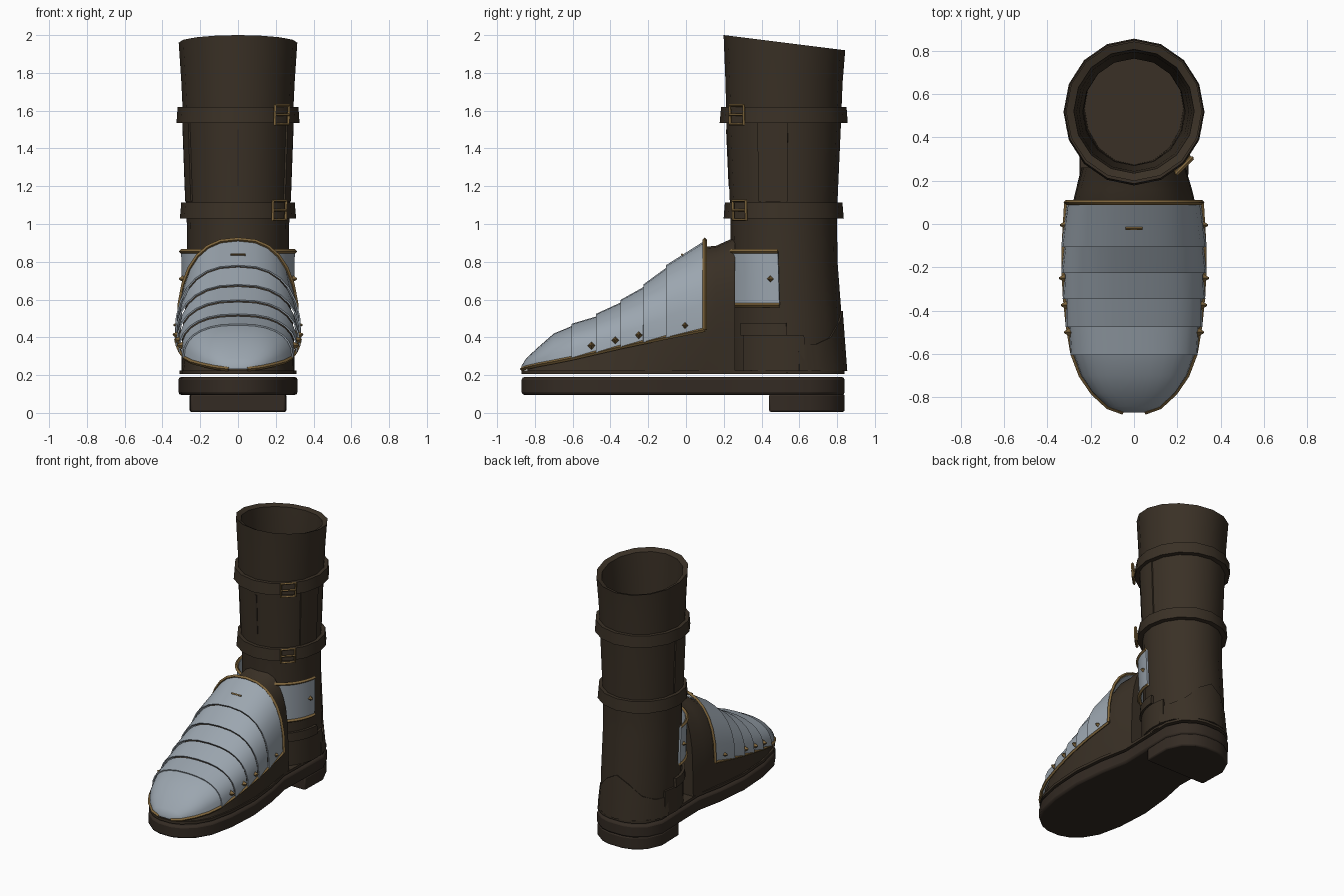
import bpy, bmesh, math
from mathutils import Vector

if "Cube" in bpy.data.objects:
    bpy.data.objects.remove(bpy.data.objects["Cube"])


def material(name, col):
    m = bpy.data.materials.new(name)
    m.diffuse_color = (*col, 1)
    m.use_nodes = True
    m.node_tree.nodes["Principled BSDF"].inputs["Base Color"].default_value = m.diffuse_color
    return m


LEATHER = material("brown leather", (0.042, 0.030, 0.019))
SOLE = material("dark sole leather", (0.034, 0.024, 0.017))
STEEL = material("pale steel", (0.33, 0.38, 0.43))
BRASS = material("aged brass", (0.21, 0.13, 0.045))


def lerp(table, v):
    """Interpolate rows of (key, a, b, ...) at key v."""
    if v <= table[0][0]:
        return table[0][1:]
    for p, q in zip(table, table[1:]):
        if v <= q[0]:
            f = (v - p[0]) / (q[0] - p[0])
            return [a + (b - a) * f for a, b in zip(p[1:], q[1:])]
    return table[-1][1:]


def finish(ob, mat, angle=40):
    ob.data.materials.clear()
    ob.data.materials.append(mat)
    bpy.ops.object.select_all(action='DESELECT')
    ob.select_set(True)
    bpy.context.view_layer.objects.active = ob
    bpy.ops.object.shade_smooth_by_angle(angle=math.radians(angle))
    return ob


def loft(name, rings, mat, closed=True, caps=(), thick=0, angle=40):
    """Skin a list of equal-length point rings."""
    bm = bmesh.new()
    vs = [[bm.verts.new(p) for p in r] for r in rings]
    n = len(rings[0])
    for a, b in zip(vs, vs[1:]):
        for i in range(n if closed else n - 1):
            j = (i + 1) % n
            bm.faces.new((a[i], a[j], b[j], b[i]))
    for c in caps:
        bm.faces.new(vs[c])
    bmesh.ops.recalc_face_normals(bm, faces=bm.faces[:])
    if thick:
        bmesh.ops.solidify(bm, geom=bm.faces[:], thickness=thick)
        bmesh.ops.recalc_face_normals(bm, faces=bm.faces[:])
    me = bpy.data.meshes.new(name)
    bm.to_mesh(me)
    bm.free()
    ob = bpy.data.objects.new(name, me)
    bpy.context.collection.objects.link(ob)
    return finish(ob, mat, angle)


def tube(name, pts, r, mat, cyclic=False):
    cu = bpy.data.curves.new(name, 'CURVE')
    cu.dimensions = '3D'
    cu.bevel_depth, cu.bevel_resolution, cu.use_fill_caps = r, 0, True
    sp = cu.splines.new('POLY')
    sp.points.add(len(pts) - 1)
    for p, c in zip(sp.points, pts):
        p.co = (*c, 1)
    sp.use_cyclic_u = cyclic
    ob = bpy.data.objects.new(name, cu)
    bpy.context.collection.objects.link(ob)
    bpy.ops.object.select_all(action='DESELECT')
    ob.select_set(True)
    bpy.context.view_layer.objects.active = ob
    bpy.ops.object.convert(target='MESH')
    return finish(bpy.context.object, mat)


def stud(name, loc, normal):
    bpy.ops.mesh.primitive_cone_add(vertices=4, radius1=0.022, radius2=0.004, depth=0.03, location=loc)
    ob = bpy.context.object
    ob.name = name
    ob.rotation_euler = Vector(normal).to_track_quat('Z', 'Y').to_euler()
    finish(ob, BRASS, 20)


# Sole, heel and welt from one outline: y, half width
OUTLINE = [(-.87, .05), (-.845, .12), (-.78, .20), (-.68, .26), (-.5, .30), (-.25, .315), (0, .29),
           (.2, .25), (.44, .255), (.65, .26), (.76, .21), (.82, .13), (.84, .06)]


def slab(name, y0, z0, z1, inset, mat, bevel):
    ys = [y for y, w in OUTLINE if y >= y0]
    right = [(lerp(OUTLINE, y)[0] - inset, y) for y in ys]
    loop = right + [(-x, y) for x, y in reversed(right)]
    ob = loft(name, [[(x, y, z) for x, y in loop] for z in (z0, z1)], mat, caps=(0, 1))
    if bevel:
        m = ob.modifiers.new("edge", 'BEVEL')
        m.width, m.segments, m.limit_method, m.angle_limit = bevel, 2, 'ANGLE', math.radians(60)


slab("sole", -1, .095, .19, 0, SOLE, .015)
slab("heel", .44, .005, .1, .004, SOLE, .01)
slab("welt", -1, .205, .225, .004, LEATHER, 0)

# Shaft: z, centre y, x radius, y radius
SHAFT = [(.21, .535, .262, .295), (.5, .53, .270, .295), (.8, .52, .268, .282), (1.05, .517, .272, .282),
         (1.5, .517, .288, .302), (1.75, .519, .30, .31), (1.96, .521, .314, .322)]
N = 16


def on_shaft(a, z, off=0):
    cy, rx, ry = lerp(SHAFT, z)
    return ((rx + off) * math.cos(a), cy + (ry + off) * math.sin(a), z)


def shaft_ring(z, off=0, rim=0):
    pts = [on_shaft(2 * math.pi * i / N, z, off) for i in range(N)]
    return [(x, y, h - rim * (y - .52) / .32) for x, y, h in pts]


rings = [shaft_ring(r[0]) for r in SHAFT[:-1]] + [shaft_ring(1.96, 0, .04), shaft_ring(1.945, -.035, .04)]
rings += [shaft_ring(z, -.035) for z in (1.75, 1.5, 1.05, .8, .5, .26)]
loft("shaft", rings, LEATHER, caps=(0, len(rings) - 1), angle=50)


def patch(name, a0, a1, z0, z1, off0, off1, mat, thick=.015, steps=8):
    """Curved plate following the shaft; z0 and z1 may depend on the angle (degrees)."""
    cols = []
    for i in range(steps + 1):
        d = a0 + (a1 - a0) * i / steps
        lo, hi = [z(d) if callable(z) else z for z in (z0, z1)]
        a = math.radians(d)
        cols.append([on_shaft(a, lo, off0), on_shaft(a, hi, off1)])
    return loft(name, cols, mat, closed=False, thick=thick)


# Straps with buckles
for tag, z0, z1 in (("lower", 1.03, 1.115), ("upper", 1.535, 1.62)):
    rs = [shaft_ring(z0, .036), shaft_ring(z1, .026), shaft_ring(z1, -.005), shaft_ring(z0, -.005)]
    loft(tag + "_strap", rs + rs[:1], LEATHER, angle=50)
    zc, c = (z0 + z1) / 2, math.radians(-46)
    frame = [on_shaft(c + s * .15, zc + t * .05, .045) for s, t in ((-1, -1), (1, -1), (1, 1), (-1, 1))]
    tube(tag + "_buckle", frame, .010, BRASS, True)
    tube(tag + "_buckle_tongue", [on_shaft(c - .15, zc, .05), on_shaft(c + .15, zc, .05)], .007, BRASS)

# Front seam and side leather panels
patch("front_seam", -91.2, -88.8, 1.2, 1.5, .003, .003, SOLE, .006, 1)
patch("heel_counter", 12, 168, .222, lambda d: .36 + .18 * math.sin(math.radians(d)) ** 6, .024, .008, LEATHER)
for side, m in (("right", lambda d: d), ("left", lambda d: 180 - d)):
    patch(side + "_shaft_panel", m(-27), m(4), 1.12, 1.54, .006, .006, LEATHER, .012, 3)
    patch(side + "_ankle_patch", m(-48), m(18), .222, .41, .016, .010, LEATHER)
    patch(side + "_ankle_tab", m(-50), m(0), .41, .475, .024, .020, LEATHER, .02)
    # Ankle plate with brass borders
    patch(side + "_ankle_plate", m(-66), m(-6), .57, .855, .026, .034, STEEL)
    for tag, z, o in (("top", .855, .034), ("bottom", .57, .026)):
        tube(f"{side}_ankle_{tag}_trim",
             [on_shaft(math.radians(m(-66 + 60 * i / 8)), z, o) for i in range(9)], .012, BRASS)
    p = on_shaft(math.radians(m(-14)), .71, .038)
    stud(side + "_ankle_stud", p, (p[0], p[1] - .52, 0))

# Toe armour profile: y, half width, top z, bottom z
TOE = [(-.87, .05, .25, .232), (-.845, .12, .29, .24), (-.78, .19, .35, .255), (-.70, .245, .42, .27),
       (-.6, .283, .462, .29), (-.47, .305, .515, .32), (-.34, .318, .59, .35), (-.22, .324, .672, .375),
       (-.1, .324, .775, .40), (.1, .312, .915, .44)]


def arch(w, zt, zb, y, n=14, e=.82):
    out = []
    for i in range(n + 1):
        t = math.pi * i / n
        c, s = math.cos(t), max(math.sin(t), 0)
        out.append((w * math.copysign(abs(c) ** e, c), y, zb + (zt - zb) * s ** e))
    return out


def toe_ring(y, out=0):
    w, zt, zb = lerp(TOE, y)
    return arch(w + out, zt + out, zb, y)


# Overlapping toe lames, each flaring forward over the next
cuts = [.1, -.1, -.22, -.34, -.47, -.6]
for i, (back, front) in enumerate(zip(cuts, cuts[1:])):
    loft(f"toe_lame_{i + 1}", [toe_ring(back, -.003), toe_ring(front - .006, .012)], STEEL,
         closed=False, thick=.008)
loft("toe_cap", [toe_ring(y) for y in (-.59, -.70, -.78, -.845, -.87)], STEEL, closed=False,
     caps=(4,), thick=.008)
tube("toe_back_trim", toe_ring(.1, .002), .012, BRASS)
for side, s in (("right", 1), ("left", -1)):
    tube(side + "_toe_edge_trim", [(s * r[1], r[0], r[3]) for r in TOE], .011, BRASS)
    for k, y in enumerate((-.5, -.375, -.25, -.005)):
        w, zt, zb = lerp(TOE, y)
        stud(f"{side}_toe_stud_{k + 1}", (s * (w + .008), y, zb + .045), (s, 0, .15))
tube("instep_clasp", [(-.04, -.02, .838), (.04, -.02, .838)], .007, BRASS)

# Leather foot under the armour, running back into the shaft
foot = []
for y in (-.84, -.78, -.70, -.6, -.47, -.34, -.22, -.1, .09):
    w, zt, zb = lerp(TOE, y)
    base = lerp(OUTLINE, y)[0] - .012
    foot.append([(base, y, .215)] + arch(w - .028, zt - .03, zb - .01, y) + [(-base, y, .215)])
for y, w, zt in ((.16, .268, .885), (.26, .238, .93)):
    base = lerp(OUTLINE, y)[0] - .008
    foot.append([(base, y, .215)] + arch(w, zt, .43, y) + [(-base, y, .215)])
loft("foot", foot, LEATHER, caps=(0, len(foot) - 1), angle=50)
